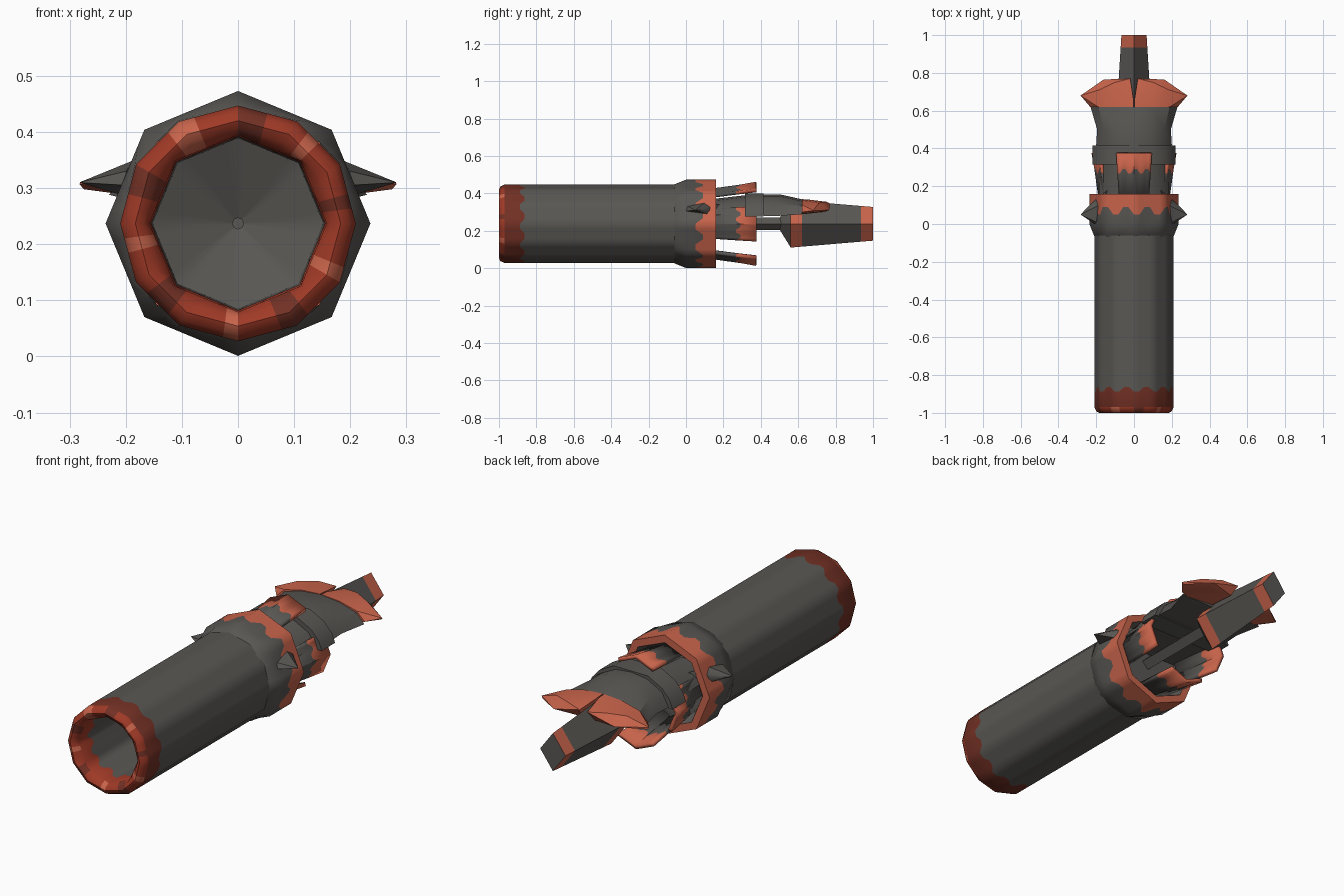
import bpy, bmesh, math
from mathutils import Vector

if "Cube" in bpy.data.objects:
    bpy.data.objects.remove(bpy.data.objects["Cube"])

C = 0.237  # height of the barrel axis


def material(name, rgb):
    m = bpy.data.materials.new(name)
    m.diffuse_color = (*rgb, 1)
    m.use_nodes = True
    m.node_tree.nodes["Principled BSDF"].inputs["Base Color"].default_value = m.diffuse_color
    return m


GREY = material("dark grey", (0.10, 0.095, 0.087))
ORANGE = material("rust orange", (0.58, 0.127, 0.07))
RED = material("rust red", (0.35, 0.042, 0.02))
DARK = material("deep rust", (0.17, 0.03, 0.018))


def finish(name, bm, mats, angle=30):
    me = bpy.data.meshes.new(name)
    bm.to_mesh(me)
    bm.free()
    for m in mats:
        me.materials.append(m)
    ob = bpy.data.objects.new(name, me)
    bpy.context.collection.objects.link(ob)
    bpy.ops.object.select_all(action='DESELECT')
    ob.select_set(True)
    bpy.context.view_layer.objects.active = ob
    bpy.ops.object.shade_smooth_by_angle(angle=math.radians(angle))
    return ob


def radial(r, y, a, sides):
    # point on a regular polygon around the long axis, corner at the top
    step = 2 * math.pi / sides
    rr = r * math.cos(step / 2) / math.cos(a % step - step / 2)
    return Vector((rr * math.sin(a), y, C + rr * math.cos(a)))


def loft(name, rows, bands, mats, closed=True, angle=50, cap=False):
    bm = bmesh.new()
    grid = [[bm.verts.new(p) for p in row] for row in rows]
    n = len(rows[0])
    for i, band in enumerate(bands):
        for j in range(n if closed else n - 1):
            k = (j + 1) % n
            f = bm.faces.new((grid[i][j], grid[i][k], grid[i + 1][k], grid[i + 1][j]))
            f.material_index = band
    if cap:
        bm.faces.new(grid[0])
        bm.faces.new(grid[-1])
        bmesh.ops.recalc_face_normals(bm, faces=bm.faces)
    return finish(name, bm, mats, angle)


def tube(name, profile, bands, mats):
    # profile rows: y, radius, polygon sides, depth of the ragged paint edge
    n = 48
    rows = [[radial(r, y + (z if (j // 2) % 2 else -z), 2 * math.pi * j / n, s)
             for j in range(n)] for y, r, s, z in profile]
    return loft(name, rows, bands, mats)


def hull(name, points, mat):
    bm = bmesh.new()
    for p in points:
        bm.verts.new(p)
    bmesh.ops.convex_hull(bm, input=bm.verts)
    loose = [v for v in bm.verts if not v.link_faces]
    bmesh.ops.delete(bm, geom=loose, context='VERTS')
    bmesh.ops.recalc_face_normals(bm, faces=bm.faces)
    return finish(name, bm, [mat])


# Hollow barrel with rounded rust lip and a closed bore
barrel = tube("barrel", [
    (0.06, 0.01, 8, 0), (0.0, 0.152, 8, 0), (-0.90, 0.155, 8, 0.015),
    (-0.972, 0.158, 8, 0), (-0.993, 0.168, 12, 0), (-1.0, 0.183, 12, 0),
    (-0.993, 0.199, 12, 0), (-0.97, 0.21, 12, 0), (-0.875, 0.21, 12, 0.012),
    (-0.04, 0.21, 12, 0)],
    [0, 0, 1, 1, 1, 1, 1, 2, 0], [GREY, RED, DARK, ORANGE])

# Worn patches of darker and lighter rust around the lip
for p in barrel.data.polygons:
    if p.material_index == 1 and p.center.y < -0.96:
        wave = math.sin(5 * math.atan2(p.center.x, p.center.z - C) + 1)
        if wave > 0.85:
            p.material_index = 2
        elif wave < -0.93 and p.center.y > -0.998:
            p.material_index = 3

# Flared octagonal collar, closed at the back
tube("collar", [
    (-0.07, 0.205, 8, 0), (-0.06, 0.212, 12, 0), (0.0, 0.236, 8, 0),
    (0.07, 0.236, 8, 0.02), (0.16, 0.236, 8, 0), (0.16, 0.20, 8, 0),
    (0.10, 0.17, 8, 0), (0.10, 0.005, 8, 0)],
    [0, 0, 0, 1, 1, 0, 0], [GREY, ORANGE])

# Four outward-leaning petals behind the collar
for q, side in enumerate(("top", "right", "bottom", "left")):
    rows = []
    for y, r, z in ((0.11, 0.185, 0), (0.28, 0.21, 0.012), (0.375, 0.225, 0)):
        rows.append([radial(r, y + (z if (j // 2) % 2 else -z),
                            q * math.pi / 2 + math.radians(-27 + 54 * j / 12), 8)
                     for j in range(13)])
    petal = loft("petal_" + side, rows, [0, 1], [GREY, ORANGE], closed=False, angle=30)
    mod = petal.modifiers.new("thickness", 'SOLIDIFY')
    mod.thickness = 0.018
    mod.offset = -1

# Arched cross block
hull("cross_block", [(s * x, y, z) for s in (-1, 1) for y in (0.315, 0.415)
                     for x, z in ((0.22, 0.275), (0.205, 0.315), (0.165, 0.36), (0.09, 0.40))], GREY)


# Hood running from the collar, through the block, to the wings
def hood_section(y, w, top, edge):
    half = [(w, edge), (0.82 * w, edge + 0.55 * (top - edge)), (0.42 * w, top - 0.01)]
    return ([(x, y, z) for x, z in half] + [(0, y, top)] +
            [(-x, y, z) for x, z in reversed(half)] + [(0, y, edge)])


loft("hood", [hood_section(0.10, 0.185, 0.365, 0.285), hood_section(0.32, 0.185, 0.39, 0.285),
              hood_section(0.42, 0.20, 0.395, 0.28), hood_section(0.50, 0.195, 0.395, 0.28),
              hood_section(0.62, 0.23, 0.368, 0.288)],
     [0, 0, 0, 0], [GREY], angle=35, cap=True)

for s, side in ((1, "right"), (-1, "left")):
    # Rust wing lobe at the end of the hood
    hull("wing_" + side, [(s * x, y, z) for x, y, z in (
        (0.003, 0.62, 0.369), (0.10, 0.62, 0.362), (0.19, 0.62, 0.34), (0.232, 0.62, 0.30),
        (0.283, 0.68, 0.308), (0.275, 0.685, 0.298), (0.185, 0.71, 0.348), (0.16, 0.765, 0.31),
        (0.10, 0.75, 0.355), (0.02, 0.77, 0.345), (0.003, 0.66, 0.366),
        (0.20, 0.62, 0.288), (0.05, 0.62, 0.30), (0.04, 0.74, 0.30))], ORANGE)
    # Spike piercing the side of the collar
    hull("side_spike_" + side, [(s * x, y, z) for x, y, z in (
        (0.283, 0.05, 0.31), (0.20, -0.005, 0.305), (0.20, 0.01, 0.33),
        (0.185, 0.10, 0.35), (0.215, 0.11, 0.29), (0.225, 0.11, 0.31),
        (0.14, 0.18, 0.34), (0.14, 0.18, 0.295))], GREY)


# Diamond cross-section shared by the rod and the tail
def diamond(y, h, w=0.74):
    return [(0, y, C + h), (w * h, y, C), (0, y, C - h), (-w * h, y, C)]


loft("connecting_rod", [diamond(0.09, 0.033, 1), diamond(0.54, 0.033, 1)],
     [0], [GREY], angle=30, cap=True)

# Tapered tail handle, flaring out of the rod, with rust at the shoulder and tip
loft("tail", [diamond(0.50, 0.03), diamond(0.56, 0.127), diamond(0.62, 0.122),
              diamond(0.935, 0.0955), diamond(1.0, 0.09)],
     [0, 1, 0, 1], [GREY, ORANGE], angle=30, cap=True)
